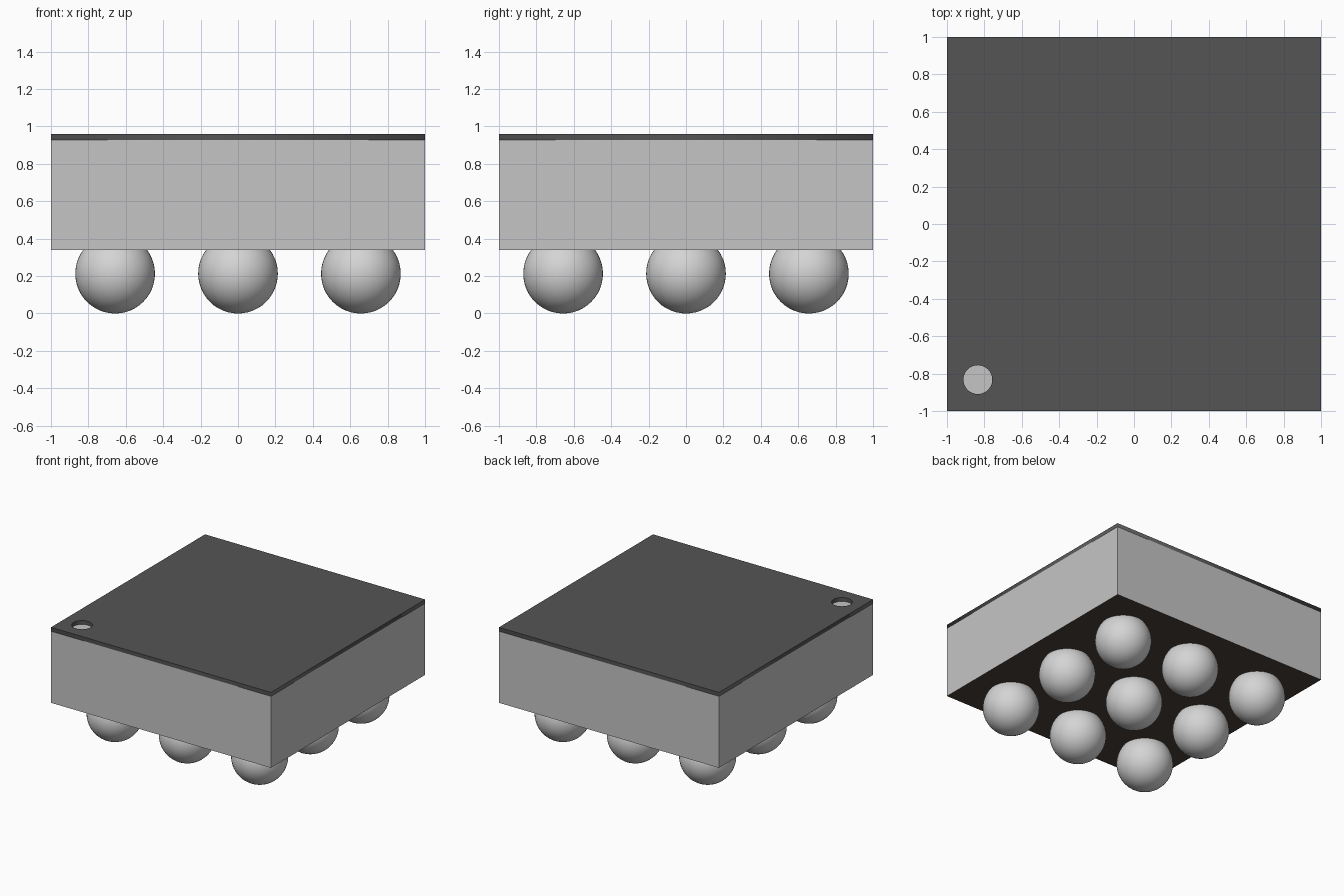
import bpy
import bmesh
import math

cube = bpy.data.objects.get("Cube")
if cube:
    bpy.data.objects.remove(cube, do_unlink=True)

BALL_R, PITCH = 0.213, 0.657
BODY_BOTTOM, BODY_TOP, TOP = 0.34, 0.928, 0.96
MARK_X, MARK_Y, MARK_R = -0.835, -0.832, 0.077


def make_material(name, rgb):
    mat = bpy.data.materials.new(name)
    mat.use_nodes = True
    mat.diffuse_color = (*rgb, 1)
    mat.node_tree.nodes["Principled BSDF"].inputs["Base Color"].default_value = (*rgb, 1)
    return mat


silver = make_material("solder silver", (0.66, 0.66, 0.66))
grey = make_material("body grey", (0.56, 0.56, 0.56))
charcoal = make_material("coating charcoal", (0.09, 0.09, 0.09))
brown = make_material("underside dark brown", (0.07, 0.053, 0.042))


def add_object(name, data, *mats):
    obj = bpy.data.objects.new(name, data)
    bpy.context.collection.objects.link(obj)
    for mat in mats:
        data.materials.append(mat)
    return obj


# Body block, with the underside in its own colour
bm = bmesh.new()
bmesh.ops.create_cube(bm, size=1)
bmesh.ops.scale(bm, vec=(2, 2, BODY_TOP - BODY_BOTTOM), verts=bm.verts)
bmesh.ops.translate(bm, vec=(0, 0, (BODY_TOP + BODY_BOTTOM) / 2), verts=bm.verts)
bm.normal_update()
for face in bm.faces:
    face.material_index = 1 if face.normal.z < -0.5 else 0
mesh = bpy.data.meshes.new("body")
bm.to_mesh(mesh)
bm.free()
add_object("body", mesh, grey, brown)

# Top coating: a square outline with a round corner hole, extruded to a plate
curve = bpy.data.curves.new("top_coating", "CURVE")
curve.dimensions = "2D"
curve.fill_mode = "BOTH"
curve.extrude = (TOP - BODY_TOP) / 2
square = [(-1, -1), (1, -1), (1, 1), (-1, 1)]
hole = [(MARK_X + MARK_R * math.cos(a), MARK_Y + MARK_R * math.sin(a))
        for a in (i * math.tau / 48 for i in range(48))]
for outline in (square, hole):
    spline = curve.splines.new("POLY")
    spline.points.add(len(outline) - 1)
    for point, (x, y) in zip(spline.points, outline):
        point.co = (x, y, 0, 1)
    spline.use_cyclic_u = True
coating = add_object("top_coating", curve, charcoal)
coating.location.z = (TOP + BODY_TOP) / 2
bpy.ops.object.select_all(action="DESELECT")
coating.select_set(True)
bpy.context.view_layer.objects.active = coating
bpy.ops.object.convert(target="MESH")

# Three by three grid of solder balls sharing one smooth sphere
bm = bmesh.new()
bmesh.ops.create_uvsphere(bm, u_segments=48, v_segments=24, radius=BALL_R)
for face in bm.faces:
    face.smooth = True
ball_mesh = bpy.data.meshes.new("solder_ball")
bm.to_mesh(ball_mesh)
bm.free()
ball_mesh.materials.append(silver)
for row in range(3):
    for col in range(3):
        ball = add_object(f"solder_ball_{row + 1}_{col + 1}", ball_mesh)
        ball.location = ((col - 1) * PITCH, (row - 1) * PITCH, BALL_R)
